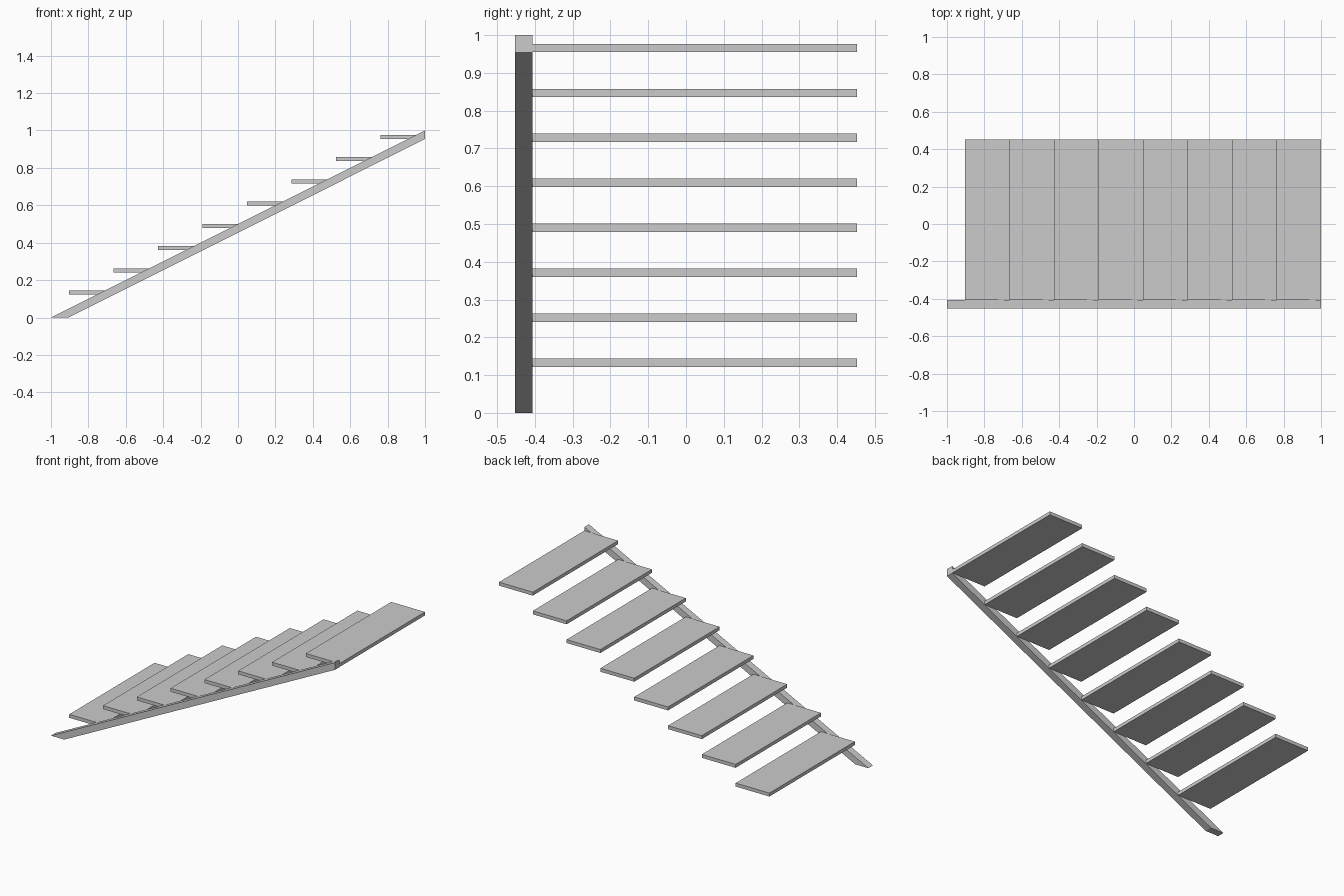
import bpy, bmesh

if "Cube" in bpy.data.objects:
    bpy.data.objects.remove(bpy.data.objects["Cube"])

Y0, Y1, Y2 = -0.452, -0.406, 0.452   # stringer outside, stringer inside, free tread end
COUNT = 8
GOING, RISE = 0.238, 0.119


def extrude_profile(name, profile, y_from, y_to):
    """Closed prism from an (x, z) outline swept along y."""
    bm = bmesh.new()
    face = bm.faces.new([bm.verts.new((x, y_from, z)) for x, z in profile])
    swept = bmesh.ops.extrude_face_region(bm, geom=[face])["geom"]
    verts = [v for v in swept if isinstance(v, bmesh.types.BMVert)]
    bmesh.ops.translate(bm, verts=verts, vec=(0, y_to - y_from, 0))
    bmesh.ops.recalc_face_normals(bm, faces=bm.faces)
    mesh = bpy.data.meshes.new(name)
    bm.to_mesh(mesh)
    bm.free()
    obj = bpy.data.objects.new(name, mesh)
    bpy.context.collection.objects.link(obj)
    return obj


# Sloping side beam, cut level at the floor and plumb at the top
extrude_profile("stringer", [(-1, 0), (-0.907, 0), (1, 0.954), (1, 1)], Y0, Y1)

# Cantilevered treads climbing along the beam
for i in range(COUNT):
    x, z = 1 - GOING * (COUNT - i), 0.122 + RISE * i
    extrude_profile(f"tread_{i + 1}",
                    [(x, z), (x + GOING, z), (x + GOING, z + 0.022), (x, z + 0.022)],
                    Y1, Y2)
